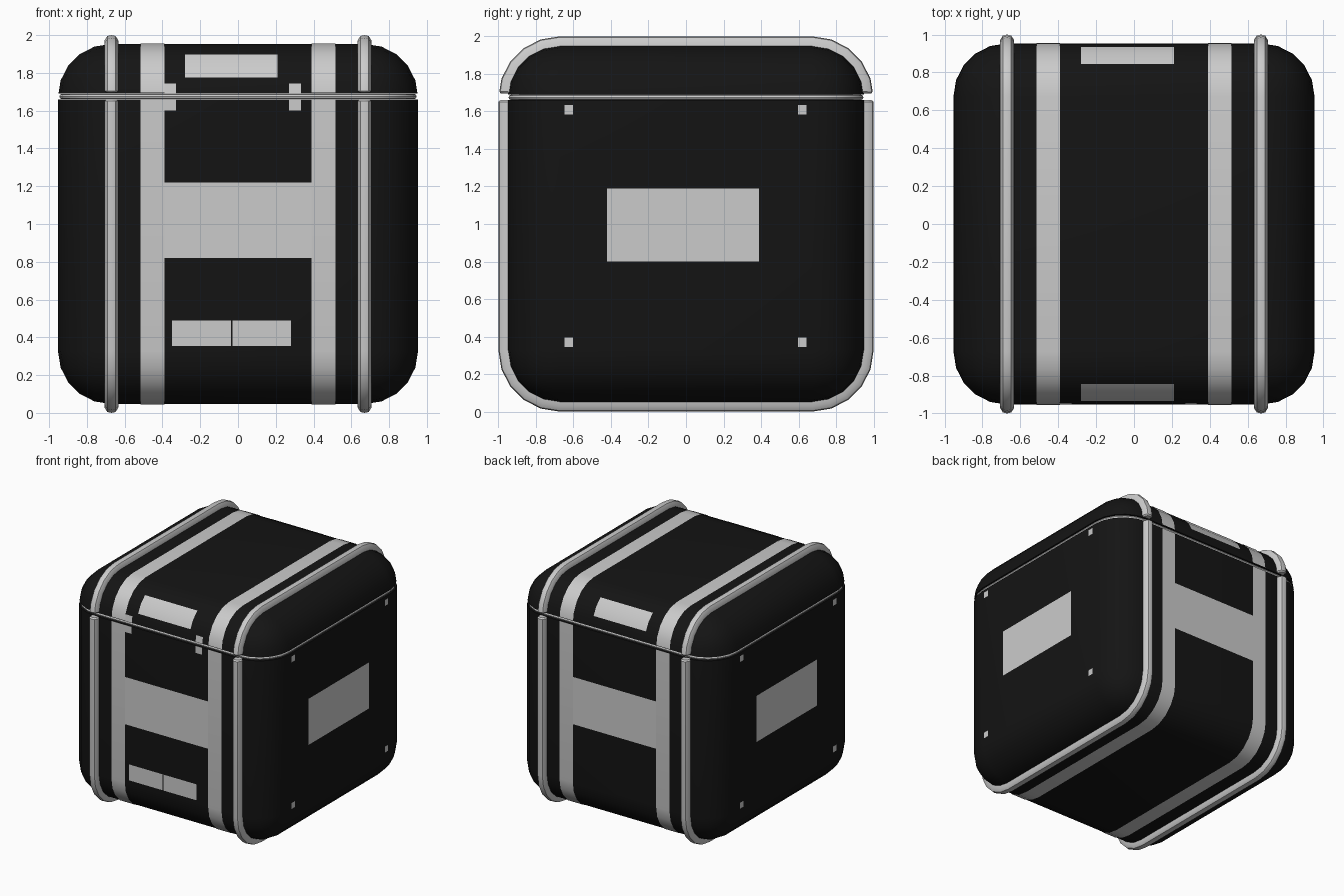
import bpy, bmesh
from math import sin, cos, pi, radians
from mathutils import Vector

if "Cube" in bpy.data.objects:
    bpy.data.objects.remove(bpy.data.objects["Cube"])

HALF, R, SEG, MID = 0.953, 0.28, 5, 1.0      # box half size, corner radius, corner segments, centre height
BODY_TOP, LID_BOTTOM = 1.66, 1.69
FLUSH = 0.003                                # panels sit just above the shell

black = bpy.data.materials.new("black")
black.diffuse_color = (0.007, 0.007, 0.007, 1)
black.use_nodes = True
black.node_tree.nodes["Principled BSDF"].inputs["Base Color"].default_value = black.diffuse_color


def finish(bm, name, mat=None):
    me = bpy.data.meshes.new(name)
    bm.to_mesh(me)
    bm.free()
    ob = bpy.data.objects.new(name, me)
    bpy.context.collection.objects.link(ob)
    if mat:
        me.materials.append(mat)
    bpy.ops.object.select_all(action='DESELECT')
    ob.select_set(True)
    bpy.context.view_layer.objects.active = ob
    bpy.ops.object.shade_smooth_by_angle(angle=radians(40))
    return ob


def clip(bm, co, no, fill=False, bevel=0):
    """Cut away everything on the side the normal points to."""
    geom = bm.verts[:] + bm.edges[:] + bm.faces[:]
    cut = bmesh.ops.bisect_plane(bm, geom=geom, plane_co=co, plane_no=no, clear_outer=True)['geom_cut']
    if fill:
        edges = [e for e in cut if isinstance(e, bmesh.types.BMEdge)]
        bmesh.ops.holes_fill(bm, edges=edges, sides=0)
        if bevel:
            bmesh.ops.bevel(bm, geom=edges, offset=bevel, segments=1, affect='EDGES')


def keep_z(bm, z0=None, z1=None, **kw):
    if z0 is not None:
        clip(bm, (0, 0, z0), (0, 0, -1), **kw)
    if z1 is not None:
        clip(bm, (0, 0, z1), (0, 0, 1), **kw)


def rounded_loop(half, r):
    pts = []
    for k, (sx, sy) in enumerate(((1, 1), (-1, 1), (-1, -1), (1, -1))):
        for i in range(SEG + 1):
            a = (k + i / SEG) * pi / 2
            pts.append((sx * (half - r) + r * cos(a), sy * (half - r) + r * sin(a)))
    return pts


def sweep(section, axis, closed=True):
    """Sweep section points (along axis, outward offset) round the rounded square."""
    bm = bmesh.new()
    rows = []
    for a, d in section:
        loop = rounded_loop(HALF + d, R + d)
        rows.append([bm.verts.new((a, p, q + MID) if axis == 'x' else (p, q, a)) for p, q in loop])
    n, m = len(rows), len(rows[0])
    for i in range(n if closed else n - 1):
        s, t = rows[i], rows[(i + 1) % n]
        for j in range(m):
            bm.faces.new((s[j], s[(j + 1) % m], t[(j + 1) % m], t[j]))
    bmesh.ops.recalc_face_normals(bm, faces=bm.faces[:])
    return bm


def wrap_panel(name, x0, x1, z0=None, z1=None, side=0):
    """Thin panel following the shell; side -1 is front, 1 is back, 0 is all round."""
    bm = sweep([(x0, FLUSH), (x1, FLUSH)], 'x', closed=False)
    keep_z(bm, z0, z1)
    if side:
        clip(bm, (0, 0, 0), (0, -side, 0))
    return finish(bm, name)


def side_panel(name, side, y, z, w, h):
    bm = bmesh.new()
    x = side * (HALF + FLUSH)
    pts = [(-1, -1), (1, -1), (1, 1), (-1, 1)]
    if side < 0:
        pts.reverse()
    bm.faces.new([bm.verts.new((x, y + a * w / 2, z + b * h / 2)) for a, b in pts])
    return finish(bm, name)


# Black shell: rounded cube split into body and lid
for name, z0, z1 in (("body", None, BODY_TOP), ("lid", LID_BOTTOM, None)):
    bm = bmesh.new()
    bmesh.ops.create_cube(bm, size=2 * HALF)
    bmesh.ops.bevel(bm, geom=bm.edges[:], offset=R, segments=SEG, profile=0.5, affect='EDGES')
    bmesh.ops.translate(bm, verts=bm.verts[:], vec=Vector((0, 0, MID)))
    keep_z(bm, z0, z1, fill=True)
    finish(bm, name, black)

# Trim ring in the gap under the lid
ring = [(1.675 + 0.014 * cos(i * pi / 4), -0.021 + 0.014 * sin(i * pi / 4)) for i in range(8)]
finish(sweep(ring, 'z'), "lid_trim_ring")

bead = [(-.037, -.03), (-.037, .018), (-.022, .042), (0, .047), (.022, .042), (.037, .018), (.037, -.03)]
for side, tag in ((-1, "left"), (1, "right")):
    # Raised bands and flat strips, each split at the lid
    xs = sorted((side * 0.39, side * 0.515))
    for part, z0, z1 in (("body", None, BODY_TOP), ("lid", LID_BOTTOM + 0.005, None)):
        bm = sweep([(side * 0.67 + a, d) for a, d in bead], 'x')
        keep_z(bm, z0, z1, fill=True, bevel=0.01)
        finish(bm, f"{tag}_{part}_band")
        wrap_panel(f"{tag}_{part}_strip", *xs, z0, z1)
    # Side plate with four small studs
    side_panel(f"{tag}_side_plate", side, -0.017 * side, 0.995 if side > 0 else 1.02, 0.81, 0.39)
    for y in (-0.625, 0.62):
        for z in (0.37, 1.61):
            side_panel(f"{tag}_side_stud", side, y, z, 0.045, 0.05)

# Cross bars and lid plates on front and back
for side, tag in ((-1, "front"), (1, "back")):
    wrap_panel(f"{tag}_cross_bar", -0.39, 0.39, 0.82, 1.22, side)
    wrap_panel(f"{tag}_lid_plate", -0.28, 0.21, 1.775, 1.898, side)

# Front latches and lower twin plates
for x in (-0.39, 0.27):
    wrap_panel("latch_lower", x, x + 0.063, 1.6, BODY_TOP, -1)
    wrap_panel("latch_upper", x, x + 0.063, LID_BOTTOM, 1.745, -1)
for x0, x1 in ((-0.35, -0.037), (-0.03, 0.28)):
    wrap_panel("front_lower_plate", x0, x1, 0.355, 0.49, -1)
